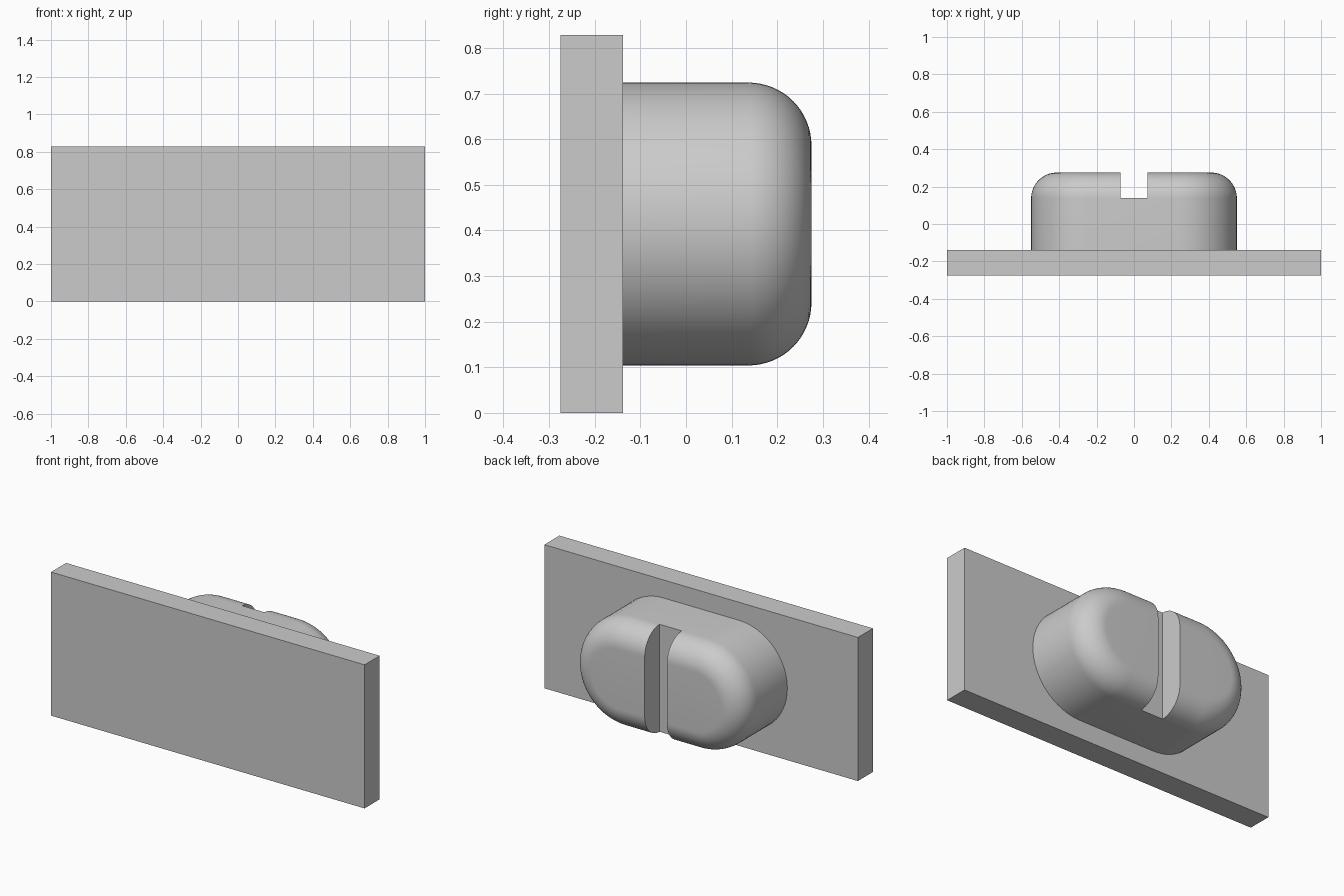
import bpy, bmesh
from math import pi, sin, cos, radians
from mathutils import Vector

cube = bpy.data.objects.get("Cube")
if cube:
    bpy.data.objects.remove(cube, do_unlink=True)

MID_Z = 0.414          # centre height of plate and boss
PLATE_BACK = -0.138    # where the boss meets the plate
BACK = 0.275
RADIUS, STRAIGHT, FILLET = 0.31, 0.24, 0.138

gray = bpy.data.materials.new("plain gray")
gray.use_nodes = True
color = (0.6, 0.6, 0.6, 1)
gray.diffuse_color = color
gray.node_tree.nodes["Principled BSDF"].inputs["Base Color"].default_value = color


def add_object(name, bm):
    bmesh.ops.recalc_face_normals(bm, faces=bm.faces[:])
    mesh = bpy.data.meshes.new(name)
    bm.to_mesh(mesh)
    bm.free()
    mesh.materials.append(gray)
    obj = bpy.data.objects.new(name, mesh)
    bpy.context.collection.objects.link(obj)
    return obj


def box(name, size, center):
    bm = bmesh.new()
    bmesh.ops.create_cube(bm, size=1)
    bmesh.ops.scale(bm, vec=size, verts=bm.verts[:])
    bmesh.ops.translate(bm, vec=center, verts=bm.verts[:])
    return add_object(name, bm)


def stadium(radius, y, steps=32):
    """Outline with straight top and bottom and half-round ends."""
    points = []
    for side, start in ((1, -pi / 2), (-1, pi / 2)):
        for i in range(steps + 1):
            a = start + pi * i / steps
            points.append(Vector((side * STRAIGHT + radius * cos(a), y,
                                  MID_Z + radius * sin(a))))
    return points


# Rectangular plate
box("plate", (2, 0.137, 2 * MID_Z), (0, (PLATE_BACK - BACK) / 2, MID_Z))

# Rounded boss: stadium wall running into a quarter-round fillet
bm = bmesh.new()
sections = [(RADIUS, PLATE_BACK)]
for i in range(17):
    a = pi / 2 * i / 16
    sections.append((RADIUS - FILLET * (1 - cos(a)), BACK - FILLET * (1 - sin(a))))
rings = [[bm.verts.new(p) for p in stadium(r, y)] for r, y in sections]
for lower, upper in zip(rings, rings[1:]):
    for i in range(len(lower)):
        j = (i + 1) % len(lower)
        bm.faces.new((lower[i], lower[j], upper[j], upper[i]))
bm.faces.new(rings[0])
bm.faces.new(rings[-1])
boss = add_object("boss", bm)

# Upright slot cut across the boss
cutter = box("slot_cutter", (0.142, 0.27, 1), (0, 0.14 + 0.135, MID_Z))
cutter.hide_render = True
cut = boss.modifiers.new("slot", "BOOLEAN")
cut.operation = "DIFFERENCE"
cut.solver = "EXACT"
cut.object = cutter
bpy.ops.object.select_all(action="DESELECT")
bpy.context.view_layer.objects.active = boss
boss.select_set(True)
bpy.ops.object.modifier_apply(modifier=cut.name)
bpy.data.objects.remove(cutter, do_unlink=True)
bpy.ops.object.shade_smooth_by_angle(angle=radians(30))
